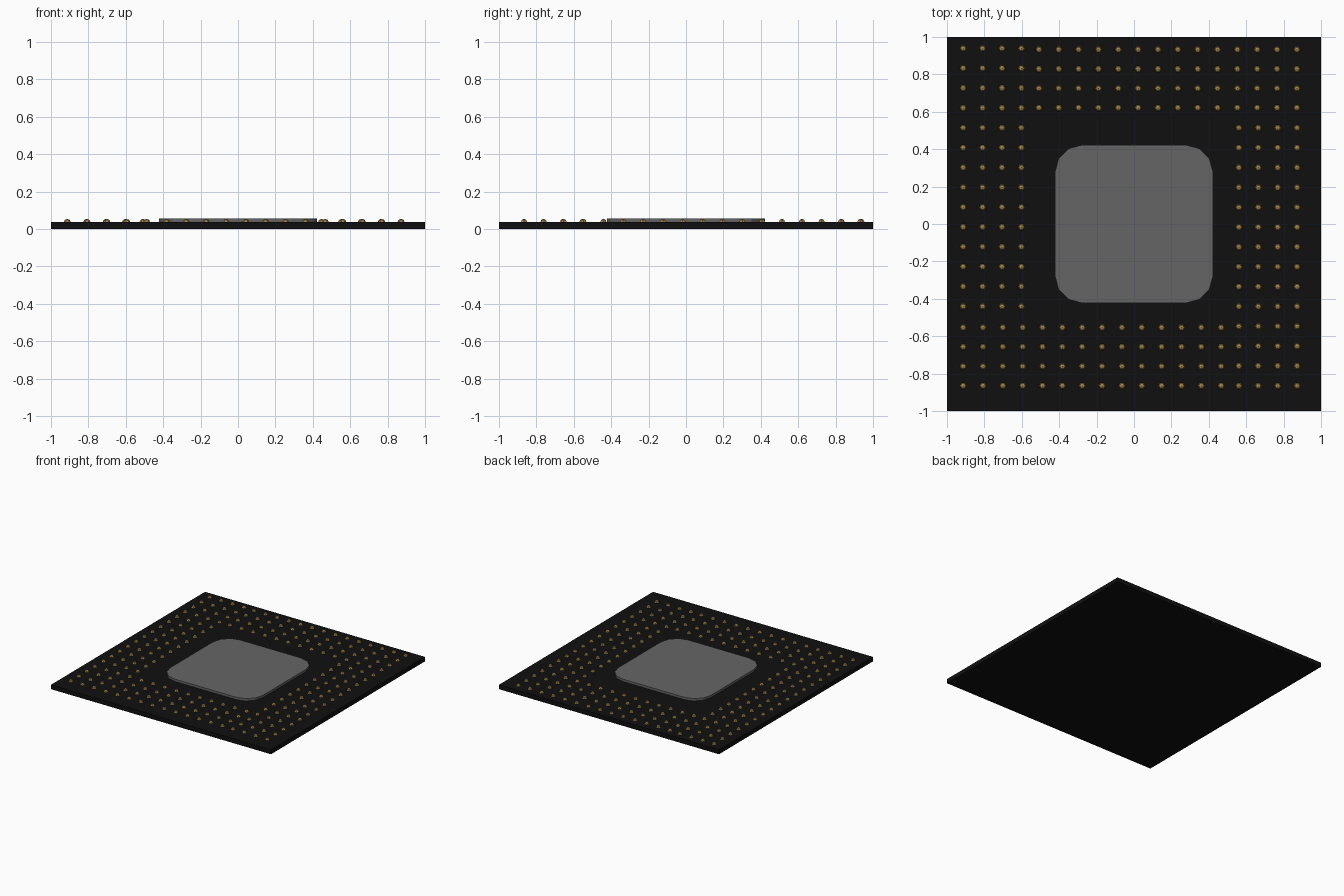
import bpy, bmesh, math
from mathutils import Matrix

if "Cube" in bpy.data.objects:
    bpy.data.objects.remove(bpy.data.objects["Cube"])


def material(name, rgb):
    m = bpy.data.materials.new(name)
    m.diffuse_color = (*rgb, 1)
    m.use_nodes = True
    m.node_tree.nodes["Principled BSDF"].inputs["Base Color"].default_value = m.diffuse_color
    return m


def finish(name, bm, mat):
    me = bpy.data.meshes.new(name)
    bm.to_mesh(me)
    bm.free()
    ob = bpy.data.objects.new(name, me)
    bpy.context.collection.objects.link(ob)
    me.materials.append(mat)
    return ob


def box(name, sx, sy, z0, z1, mat, radius=0):
    bm = bmesh.new()
    bmesh.ops.create_cube(bm, size=1, matrix=Matrix.Translation((0, 0, (z0 + z1) / 2))
                          @ Matrix.Diagonal((sx, sy, z1 - z0, 1)))
    if radius:
        upright = [e for e in bm.edges
                   if abs(e.verts[0].co.z - e.verts[1].co.z) > 1e-4]
        bmesh.ops.bevel(bm, geom=upright, offset=radius, offset_type='OFFSET',
                        segments=3, profile=0.5, affect='EDGES')
    return finish(name, bm, mat)


black = material("black_board", (0.005, 0.005, 0.005))
grey = material("die_grey", (0.13, 0.13, 0.13))
gold = material("contact_gold", (0.38, 0.24, 0.07))

TOP = 0.036
box("substrate_board", 2, 2, 0, TOP, black)
box("chip_die", 0.845, 0.845, TOP, 0.055, grey, radius=0.145)


# Block of small six-sided domed contacts, half sunk into the board
def contact_block(name, x0, y0, nx, ny, dx, dy):
    bm = bmesh.new()
    for i in range(nx):
        for j in range(ny):
            place = (Matrix.Translation((x0 + i * dx, y0 - j * dy, TOP - 0.001))
                     @ Matrix.Rotation(math.radians(30), 4, 'Z'))
            bmesh.ops.create_uvsphere(bm, u_segments=6, v_segments=4,
                                      radius=0.019, matrix=place)
    finish(name, bm, gold)


# Four blocks pinwheel around the die
LONG, SHORT = 0.1061, 0.1038
contact_block("contacts_left", -0.913, 0.938, 4, 14, SHORT, LONG)
contact_block("contacts_back", -0.508, 0.932, 14, 4, LONG, SHORT)
contact_block("contacts_right", 0.561, 0.513, 4, 14, SHORT, LONG)
contact_block("contacts_front", -0.913, -0.554, 14, 4, LONG, SHORT)
